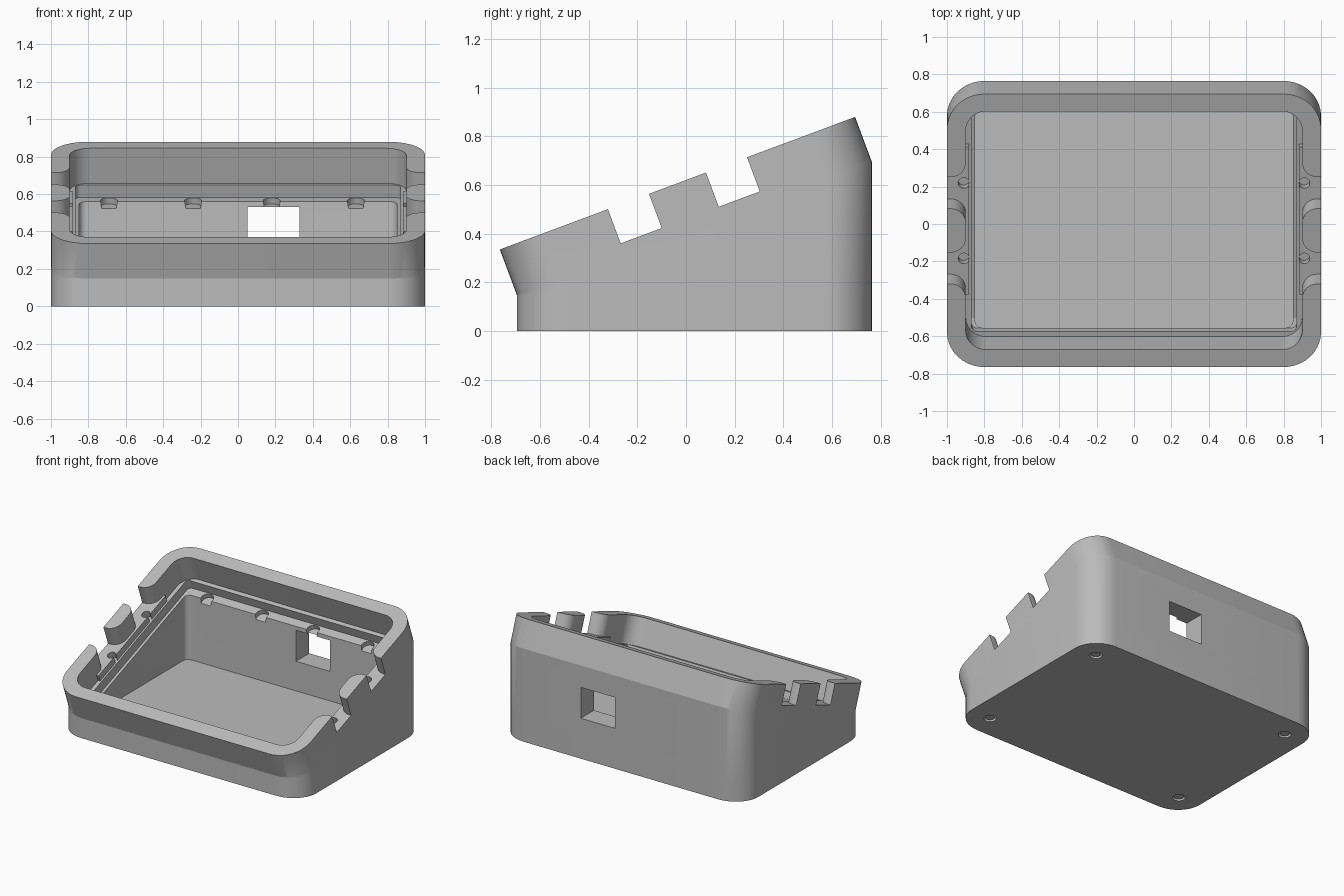
import bpy, bmesh, math
from mathutils import Matrix, Vector

old = bpy.data.objects.get("Cube")
if old:
    bpy.data.objects.remove(old, do_unlink=True)

grey = bpy.data.materials.new("light_grey_plastic")
grey.use_nodes = True
grey.diffuse_color = (0.5, 0.5, 0.5, 1)
grey.node_tree.nodes["Principled BSDF"].inputs["Base Color"].default_value = (0.5, 0.5, 0.5, 1)

# Frame of the sloped opening: origin in the middle of the rim plane
TILT = Matrix.Translation((0, -0.035, 0.6075)) @ Matrix.Rotation(math.radians(20.45), 4, 'X')
FLAT = Matrix.Identity(4)
HALF_LEN, WALL, SEAM = 0.779, 0.2, 0.145


def rounded_rect(hx, y0, y1, r, seg=10):
    pts = []
    corners = [(hx - r, y1 - r), (r - hx, y1 - r), (r - hx, y0 + r), (hx - r, y0 + r)]
    for q, (cx, cy) in enumerate(corners):
        for i in range(seg + 1):
            a = math.pi / 2 * (q + i / seg)
            pts.append((cx + r * math.cos(a), cy + r * math.sin(a)))
    return pts


def circle(cx, cy, r, n=24):
    return [(cx + r * math.cos(2 * math.pi * i / n), cy + r * math.sin(2 * math.pi * i / n))
            for i in range(n)]


def loft(name, rings):
    bm = bmesh.new()
    loops = [[bm.verts.new(p) for p in ring] for ring in rings]
    n = len(rings[0])
    for a, b in zip(loops, loops[1:]):
        for i in range(n):
            bm.faces.new((a[i], a[(i + 1) % n], b[(i + 1) % n], b[i]))
    bm.faces.new(loops[0][::-1])
    bm.faces.new(loops[-1])
    bmesh.ops.recalc_face_normals(bm, faces=bm.faces)
    mesh = bpy.data.meshes.new(name)
    bm.to_mesh(mesh)
    bm.free()
    mesh.materials.append(grey)
    obj = bpy.data.objects.new(name, mesh)
    bpy.context.collection.objects.link(obj)
    return obj


def ring(outline, z, frame=FLAT):
    return [frame @ Vector((x, y, z)) for x, y in outline]


def prism(name, outline, z0, z1, frame=FLAT):
    return loft(name, [ring(outline, z0, frame), ring(outline, z1, frame)])


def boolean(target, tool, operation='DIFFERENCE'):
    mod = target.modifiers.new("cut", 'BOOLEAN')
    mod.operation, mod.solver, mod.object = operation, 'EXACT', tool
    with bpy.context.temp_override(object=target, active_object=target, selected_objects=[target]):
        bpy.ops.object.modifier_apply(modifier=mod.name)
    bpy.data.objects.remove(tool, do_unlink=True)


# Outer shapes: tilted rim block dropped straight down to the seam, and the base under it
outline = rounded_rect(1, -HALF_LEN, HALF_LEN, 0.2)
rim_top, rim_low = ring(outline, 0, TILT), ring(outline, -WALL, TILT)
seam, ground = ([Vector((p.x, p.y, z)) for p in rim_low] for z in (SEAM, 0))
body = loft("case_body", [seam, rim_low, rim_top])
base = loft("base_plate", [ground, seam])

# Stepped opening: recess, inner pocket, then the straight cavity
boolean(body, prism("recess", rounded_rect(0.9, -0.68, 0.68, 0.11), -0.2, 0.2, TILT))
boolean(body, prism("pocket", rounded_rect(0.87, -0.65, 0.65, 0.03), -0.27, 0.1, TILT))
for part in (body, base):
    boolean(part, prism("cavity", rounded_rect(0.85, -0.555, 0.61, 0.04), 0.08, 0.6))

# Side ledges, then notches with rounded inner corners, and a pin hole in each notch
for side in (1, -1):
    ledge = [(side * x, y) for x, y in ((0.883, -0.42), (0.95, -0.42), (0.95, 0.42), (0.883, 0.42))]
    boolean(body, prism("ledge", ledge, -0.22, -0.15, TILT), 'UNION')
    for s in (-0.215, 0.215):
        r, half = 0.08, 0.09
        edge = [(1.1, half)]
        for i in range(9):
            a = math.pi / 2 * i / 8
            edge.append((0.9 + r - r * math.sin(a), half + r - r * math.cos(a)))
        edge.append((0.8, half + r))
        shape = edge + [(x, -y) for x, y in reversed(edge)]
        shape = [(side * x, s + y) for x, y in shape]
        boolean(body, prism("notch", shape, -0.15, 0.2, TILT))
        boolean(body, prism("pin_hole", circle(side * 0.91, s, 0.03), -0.2, -0.1, TILT))

# Round seats along the back ledge
for x in (-0.69, -0.24, 0.18, 0.63):
    boolean(body, prism("seat", circle(x, 0.6, 0.046), -0.305, -0.25, TILT))

# Cable window through the back wall
window = [(0.05, 0.5), (0.33, 0.5), (0.33, 0.9), (0.05, 0.9)]
boolean(body, prism("window", window, 0.3, 0.53))

# Screw holes under the base, each with a screw head
for i, (x, y) in enumerate((x, y) for x in (-0.83, 0.83) for y in (-0.52, 0.59)):
    boolean(base, prism("screw_hole", circle(x, y, 0.042), -0.05, 0.03))
    prism(f"screw_head_{i + 1}", circle(x, y, 0.032), 0.008, 0.035)

# Smooth the rounded corners, keep the real edges sharp
bpy.ops.object.select_all(action='DESELECT')
for part in (body, base):
    part.select_set(True)
bpy.context.view_layer.objects.active = body
bpy.ops.object.shade_smooth_by_angle(angle=math.radians(19))
